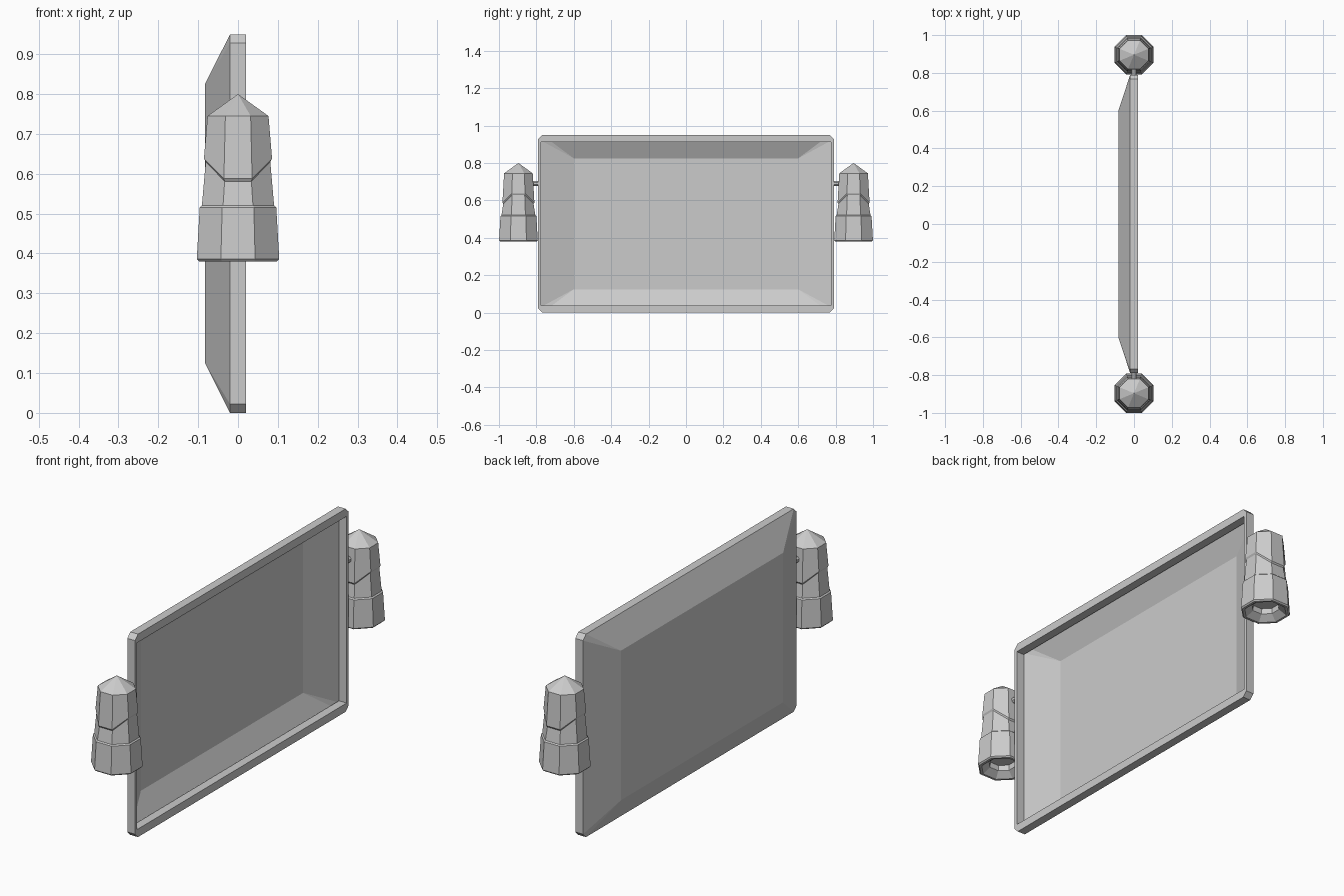
import bpy, bmesh, math
from mathutils import Matrix

if "Cube" in bpy.data.objects:
    bpy.data.objects.remove(bpy.data.objects["Cube"])


def loft(name, rings, cap_start=False, cap_end=False):
    """Skin a list of equal-length closed rings with quads."""
    bm = bmesh.new()
    loops = [[bm.verts.new(p) for p in ring] for ring in rings]
    for a, b in zip(loops, loops[1:]):
        n = len(a)
        for i in range(n):
            j = (i + 1) % n
            bm.faces.new((a[i], a[j], b[j], b[i]))
    if cap_start:
        bm.faces.new(loops[0])
    if cap_end:
        bm.faces.new(loops[-1])
    bmesh.ops.remove_doubles(bm, verts=bm.verts, dist=1e-5)
    bmesh.ops.recalc_face_normals(bm, faces=bm.faces)
    me = bpy.data.meshes.new(name)
    bm.to_mesh(me)
    bm.free()
    ob = bpy.data.objects.new(name, me)
    bpy.context.collection.objects.link(ob)
    return ob


def rect(x, hy, z0, z1, c=0.0):
    """Rectangle in the yz plane with corners cut by c."""
    return [(x, -hy + c, z0), (x, hy - c, z0), (x, hy, z0 + c), (x, hy, z1 - c),
            (x, hy - c, z1), (x, -hy + c, z1), (x, -hy, z1 - c), (x, -hy, z0 + c)]


def octagon(apothem, z_y, z_x=None):
    """Octagon ring; corners beside the x flats may sit at a different height."""
    z_x = z_y if z_x is None else z_x
    r = apothem / math.cos(math.pi / 8)
    ring = []
    for i in range(8):
        a = math.pi / 8 + i * math.pi / 4
        x, y = r * math.cos(a), r * math.sin(a)
        ring.append((x, y, z_x if abs(x) > abs(y) else z_y))
    return ring


# Rim around the panel opening
outer_back = rect(-0.02, 0.79, 0, 0.95, 0.022)
loft("panel_rim", [
    outer_back,
    rect(0.02, 0.79, 0, 0.95, 0.022),
    rect(0.02, 0.775, 0.038, 0.912),
    rect(-0.02, 0.775, 0.038, 0.912),
    outer_back,
])

# Thin dished back
loft("panel_dish", [outer_back, rect(-0.083, 0.6, 0.125, 0.825)], cap_end=True)

# Octagonal lamps on both sides
profile = [
    octagon(0.0, 0.80),
    octagon(0.0765, 0.745),
    octagon(0.0855, 0.588, 0.638),
    octagon(0.081, 0.581, 0.630),
    octagon(0.0905, 0.521),
    octagon(0.096, 0.516),
    octagon(0.1035, 0.386),
    octagon(0.098, 0.380),
    octagon(0.088, 0.380),
    octagon(0.057, 0.405),
    octagon(0.055, 0.43),
]
for side, label in ((1, "left"), (-1, "right")):
    lamp = loft("lamp_" + label, profile, cap_end=True)
    lamp.location.y = side * 0.896

    # Short pin joining the lamp to the rim
    pin = loft("lamp_pin_" + label, [octagon(0.014, -0.03), octagon(0.014, 0.03)], True, True)
    pin.matrix_world = Matrix.Translation((0, side * 0.805, 0.69)) @ Matrix.Rotation(math.pi / 2, 4, 'X')
